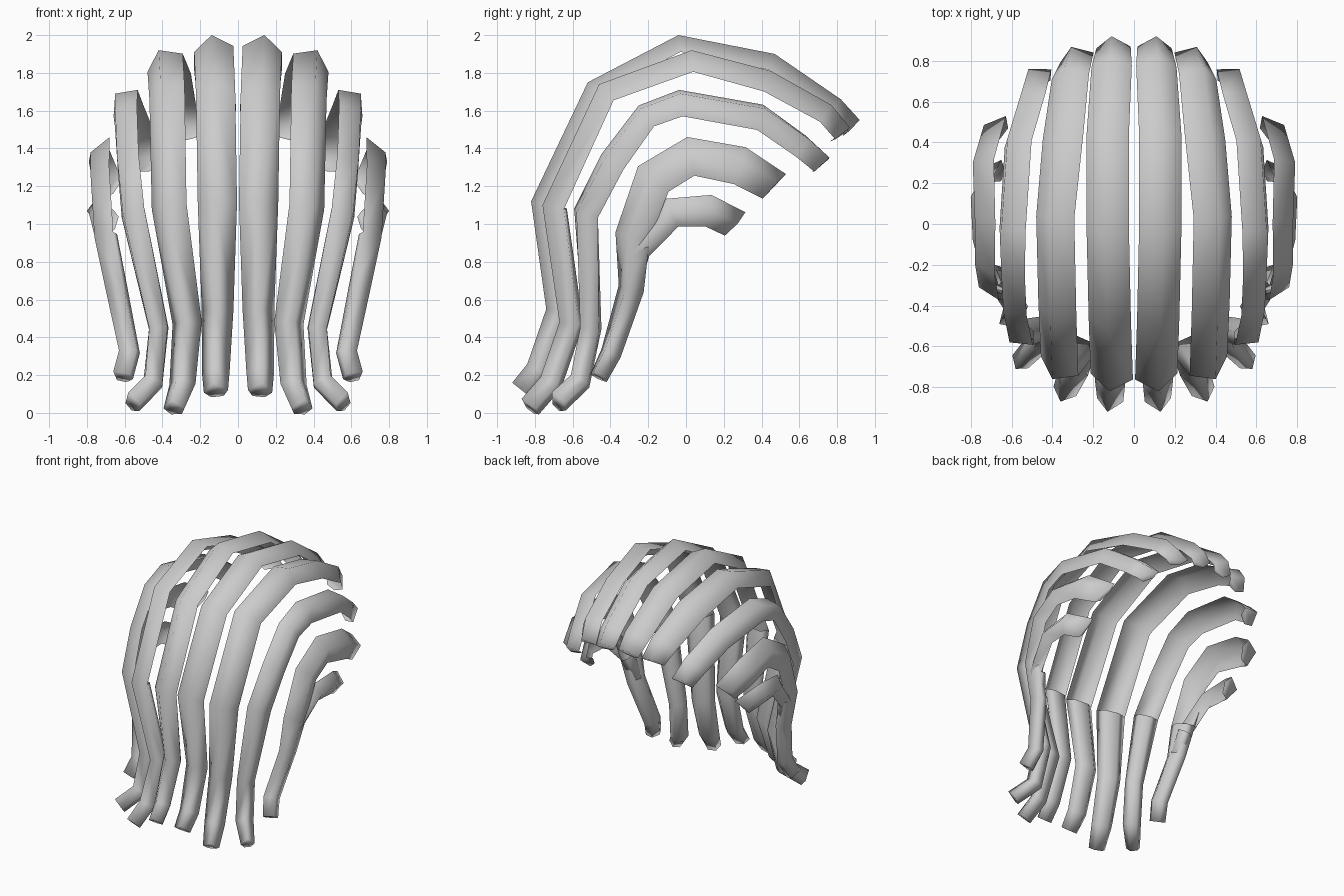
import bpy, bmesh
from mathutils import Vector as V

if "Cube" in bpy.data.objects:
    bpy.data.objects.remove(bpy.data.objects["Cube"])


def lock(name, ridge, widths, open_from, depth=0.12, skew=0.06):
    """Ridged hair lock: pentagon section swept along its outer ridge line."""
    pts = [V(p) for p in ridge]
    n = len(pts)
    bm = bmesh.new()
    rings = []
    for i, p in enumerate(pts):
        d = V((0, 0, 0))
        if i > 0:
            d += (p - pts[i - 1]).normalized()
        if i < n - 1:
            d += (pts[i + 1] - p).normalized()
        t = d.normalized()
        # outward direction, away from the middle of the head
        out = p - V((0, 0, min(p.z, 1.1)))
        out = (out - t * out.dot(t)).normalized()
        side = t.cross(out)
        w, k = widths[i] / 2, depth
        section = [(0, 0), (w, -0.62 * k), (0.5 * w, -k), (-0.5 * w, -k), (-w, -0.62 * k)]
        ring = [p + side * a + out * b for a, b in section]
        if i == n - 1:
            # back end is cut at a slant, longer on the upper edge
            for j, s in ((0, 0.3), (2, 0.1), (3, 0.5), (4, 1)):
                ring[j] += t * skew * s
        rings.append([bm.verts.new(v) for v in ring])
    for i in range(n - 1):
        a, b = rings[i], rings[i + 1]
        for j in range(5):
            # scalp side is left open over the head
            if i >= open_from and j in (1, 2, 3):
                continue
            q = (j + 1) % 5
            bm.faces.new((a[j], a[q], b[q], b[j]))
    bm.faces.new(rings[0][::-1])
    bm.faces.new(rings[-1])
    bmesh.ops.recalc_face_normals(bm, faces=bm.faces)
    for f in bm.faces:
        f.smooth = True
    me = bpy.data.meshes.new(name)
    bm.to_mesh(me)
    bm.free()
    ob = bpy.data.objects.new(name, me)
    bpy.context.collection.objects.link(ob)
    m = ob.modifiers.new("mirror", 'MIRROR')
    m.use_axis = (True, False, False)
    m.use_mirror_merge = False


# Locks from the centre parting outwards, each from front tip to back end
lock("centre_lock", [
    (.13, -.92, .16), (.13, -.84, .26), (.12, -.74, .55), (.12, -.82, 1.12), (.13, -.52, 1.75),
    (.14, -.04, 2.0), (.14, .47, 1.90), (.12, .82, 1.66), (.11, .92, 1.55)],
    [.13, .15, .17, .21, .21, .21, .21, .20, .17], 3, skew=0)

lock("second_lock", [
    (.36, -.87, .075), (.32, -.77, .19), (.30, -.67, .48), (.40, -.76, 1.10), (.41, -.46, 1.74),
    (.42, .03, 1.92), (.38, .45, 1.81), (.34, .77, 1.63), (.31, .86, 1.52)],
    [.12, .15, .17, .21, .21, .21, .22, .20, .17], 3, skew=.04)

lock("third_lock", [
    (.58, -.71, .11), (.49, -.61, .20), (.47, -.56, .45), (.61, -.58, 1.06), (.64, -.43, 1.35),
    (.65, -.24, 1.61), (.65, -.03, 1.69), (.62, .42, 1.61), (.55, .65, 1.45), (.52, .75, 1.36)],
    [.10, .13, .13, .18, .18, .18, .19, .19, .18, .16], 3, skew=.04)

lock("side_lock", [
    (.66, -.49, .22), (.63, -.43, .33), (.70, -.32, .65), (.76, -.31, .93), (.78, -.19, 1.25),
    (.78, .02, 1.38), (.79, .30, 1.33), (.74, .47, 1.23)],
    [.12, .13, .15, .20, .22, .22, .22, .19], 3, 0.11)

lock("ear_lock", [
    (.69, -.32, .65), (.74, -.27, .86), (.79, -.08, 1.06), (.80, .13, 1.07), (.74, .26, 1.01)],
    [.09, .13, .16, .17, .16], 1, 0.10)
